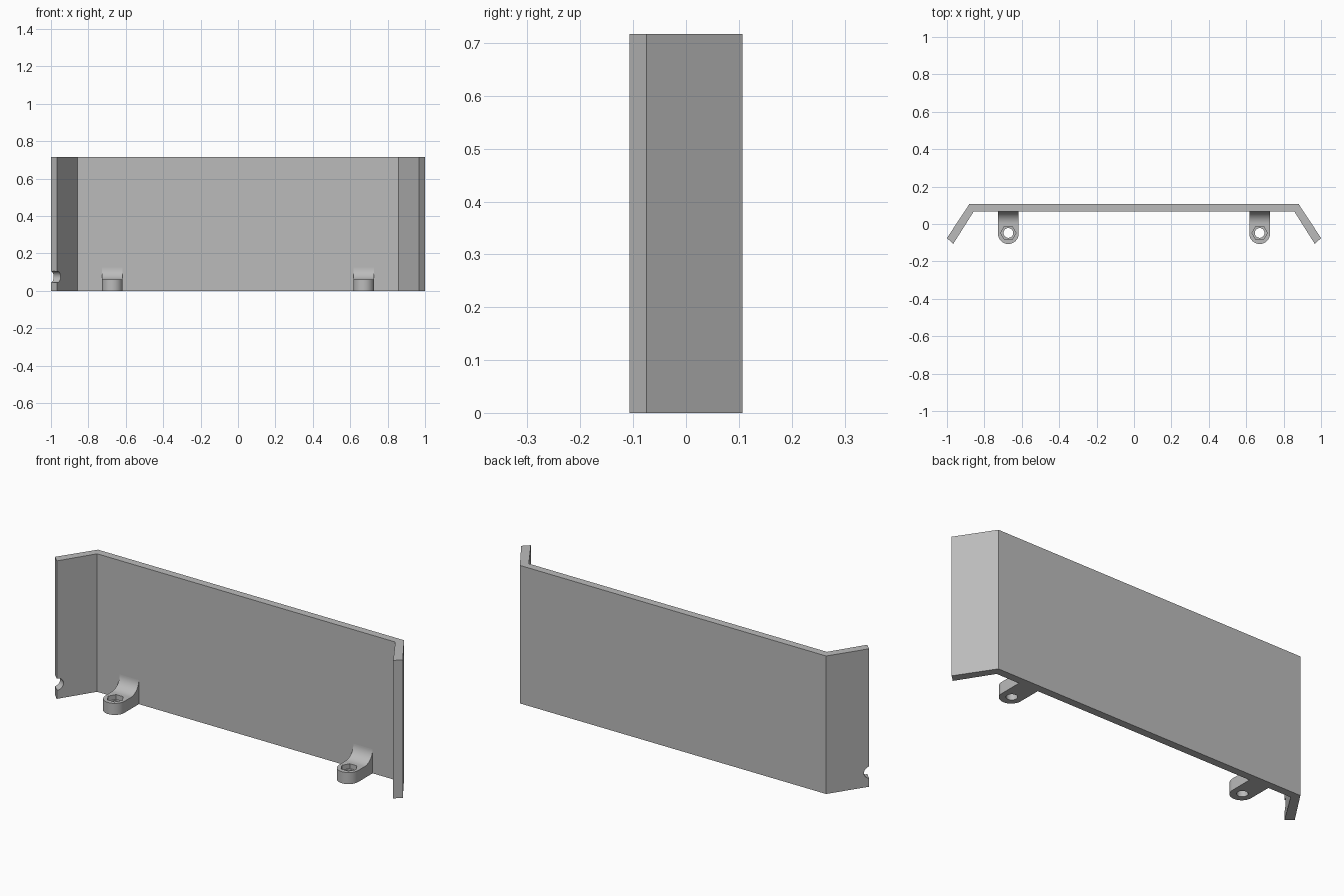
import bpy, bmesh
from math import sin, cos, pi, radians
from mathutils import Vector, Matrix

cube = bpy.data.objects.get("Cube")
if cube:
    bpy.data.objects.remove(cube, do_unlink=True)

grey = bpy.data.materials.new("plain grey")
grey.use_nodes = True
colour = (0.5, 0.5, 0.5, 1)
grey.diffuse_color = colour
grey.node_tree.nodes["Principled BSDF"].inputs["Base Color"].default_value = colour


def prism(name, outline, vector):
    """Sweep a closed 3D outline along a vector."""
    bm = bmesh.new()
    face = bm.faces.new([bm.verts.new(p) for p in outline])
    swept = bmesh.ops.extrude_face_region(bm, geom=[face])["geom"]
    bmesh.ops.translate(bm, vec=vector,
                        verts=[v for v in swept if isinstance(v, bmesh.types.BMVert)])
    bmesh.ops.recalc_face_normals(bm, faces=bm.faces)
    mesh = bpy.data.meshes.new(name)
    bm.to_mesh(mesh)
    bm.free()
    mesh.materials.append(grey)
    obj = bpy.data.objects.new(name, mesh)
    bpy.context.collection.objects.link(obj)
    return obj


def ring(centre, radius, sides):
    return [(centre[0] + radius * cos(2 * pi * i / sides),
             centre[1] + radius * sin(2 * pi * i / sides), centre[2]) for i in range(sides)]


def cut(obj, cutter):
    cutter.hide_render = True
    mod = obj.modifiers.new("cut", "BOOLEAN")
    mod.operation = "DIFFERENCE"
    mod.solver = "EXACT"
    mod.object = cutter
    bpy.context.view_layer.objects.active = obj
    bpy.ops.object.modifier_apply(modifier=mod.name)
    bpy.data.objects.remove(cutter, do_unlink=True)


def smooth(obj):
    bpy.ops.object.select_all(action="DESELECT")
    obj.select_set(True)
    bpy.context.view_layer.objects.active = obj
    bpy.ops.object.shade_smooth_by_angle(angle=radians(30))


# Folded panel with two angled wings
HEIGHT, BACK, WALL = 0.717, 0.107, 0.067
half = [(0.88, BACK), (1.0, -0.075), (0.967, -0.107), (0.857, WALL)]
outline = [(x, y, 0) for x, y in half] + [(-x, y, 0) for x, y in reversed(half)]
panel = prism("panel", outline, (0, 0, HEIGHT))

# Round notch drilled through the tip of the right wing
along = Vector((-0.12, -0.182, 0)).normalized()
normal = Vector((-along.y, along.x, 0))
tip = Vector((-0.983, -0.091, 0.075))
circle = [tip - normal * 0.1 + along * 0.03 * cos(a) + Vector((0, 0, 0.03 * sin(a)))
          for a in (2 * pi * i / 32 for i in range(32))]
cut(panel, prism("notch_cutter", circle, normal * 0.2))
smooth(panel)

# Screw tabs: round nose, concave fillet to the wall, nut pocket and through hole
TAB, THICK, FILLET, R = 0.672, 0.06, 0.065, 0.055
NOSE = -0.107 + R
for side, name in ((1, "left_tab"), (-1, "right_tab")):
    cx = side * TAB
    nose = [(cx + R * cos(a), NOSE - R * sin(a), 0) for a in (pi * i / 24 for i in range(25))]
    plan = nose + [(cx - R, WALL + 0.003, 0), (cx + R, WALL + 0.003, 0)]
    tab = prism(name, plan, (0, 0, THICK + FILLET))

    arc = [(WALL - FILLET + FILLET * sin(a), THICK + FILLET - FILLET * cos(a))
           for a in (pi / 2 * i / 16 for i in range(17))]
    profile = [(-0.2, THICK)] + arc + [(WALL, 0.2), (-0.2, 0.2)]
    cut(tab, prism("fillet_cutter", [(cx - 0.1, y, z) for y, z in profile], (0.2, 0, 0)))

    hole = (cx, NOSE + 0.004)
    cut(tab, prism("pocket_cutter", ring((*hole, 0.035), 0.041, 6), (0, 0, 0.1)))
    cut(tab, prism("hole_cutter", ring((*hole, -0.1), 0.026, 32), (0, 0, 0.3)))
    smooth(tab)
